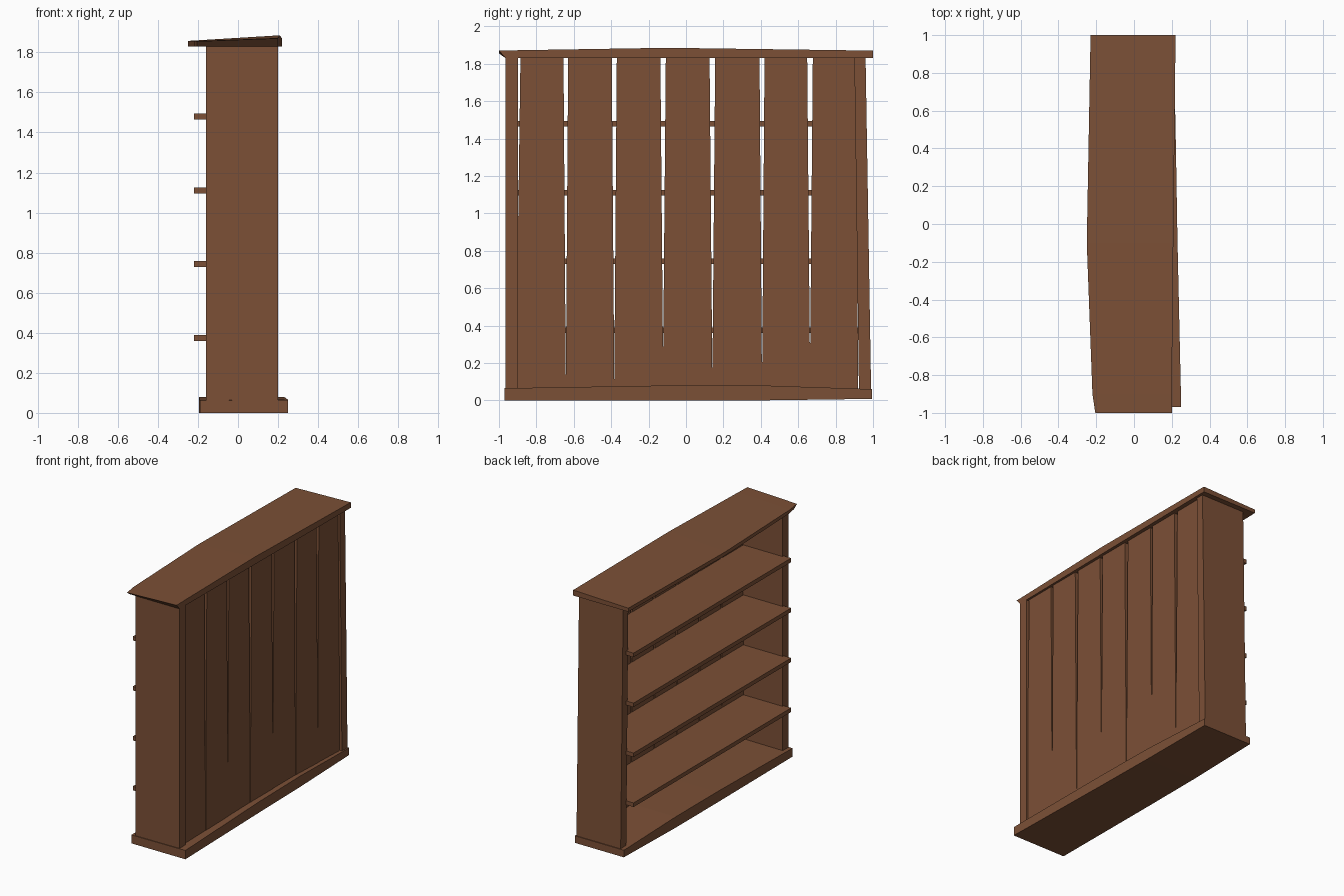
import bpy, bmesh

if "Cube" in bpy.data.objects:
    bpy.data.objects.remove(bpy.data.objects["Cube"])

wood = bpy.data.materials.new("brown_wood")
wood.diffuse_color = (0.2, 0.08, 0.037, 1.0)
wood.use_nodes = True
wood.node_tree.nodes["Principled BSDF"].inputs["Base Color"].default_value = wood.diffuse_color


def loft(name, rings):
    """Skin a row of four-cornered rings and cap both ends."""
    bm = bmesh.new()
    rows = [[bm.verts.new(p) for p in ring] for ring in rings]
    for a, b in zip(rows, rows[1:]):
        for i in range(4):
            j = (i + 1) % 4
            bm.faces.new((a[i], a[j], b[j], b[i]))
    bm.faces.new(rows[0])
    bm.faces.new(rows[-1])
    bmesh.ops.recalc_face_normals(bm, faces=bm.faces)
    mesh = bpy.data.meshes.new(name)
    bm.to_mesh(mesh)
    bm.free()
    mesh.materials.append(wood)
    obj = bpy.data.objects.new(name, mesh)
    bpy.context.collection.objects.link(obj)
    return obj


def board(name, x0, x1, z0, z1, low, high):
    """Upright board; low and high are its y ranges at the bottom and top."""
    return loft(name, [[(x0, y0, z), (x1, y0, z), (x1, y1, z), (x0, y1, z)]
                       for z, (y0, y1) in ((z0, low), (z1, high))])


def slab(name, sections):
    """Crooked slab along y: y bottom, y top, x0, x1, z bottom, z top at x0, z top at x1."""
    return loft(name, [[(x0, yb, zb), (x1, yb, zb), (x1, yt, zt1), (x0, yt, zt0)]
                       for yb, yt, x0, x1, zb, zt0, zt1 in sections])


# Crooked base and top
slab("base", [
    (-0.97, -0.97, -0.19, 0.25, 0.0, 0.062, 0.065),
    (-0.08, -0.08, -0.195, 0.23, 0.0, 0.08, 0.08),
    (0.4, 0.4, -0.195, 0.222, 0.0, 0.08, 0.08),
    (0.995, 0.995, -0.19, 0.21, 0.008, 0.06, 0.06)])
slab("top", [
    (-0.965, -1.0, -0.205, 0.2, 1.83, 1.855, 1.87),
    (-0.88, -0.9, -0.22, 0.2, 1.83, 1.856, 1.872),
    (-0.1, -0.1, -0.25, 0.208, 1.83, 1.857, 1.885),
    (1.0, 1.0, -0.23, 0.22, 1.83, 1.857, 1.87)])

# Side panels, the far one leaning in
board("side_panel_near", -0.16, 0.2, 0.03, 1.84, (-0.965, -0.897), (-0.965, -0.897))
board("side_panel_far", -0.16, 0.2, 0.03, 1.84, (0.925, 0.99), (0.90, 0.96))

# Shelves
for i in range(4):
    z = 0.36 + 0.368 * i
    board(f"shelf_{i + 1}", -0.22, 0.165, z, z + 0.03, (-0.91, 0.925), (-0.91, 0.925))

# Back planks, with gaps that taper shut: left edge, right edge, height where shut
Z0, Z1 = 0.05, 1.835
gaps = [(-0.655, -0.63, 0.08), (-0.397, -0.37, 0.10), (-0.137, -0.108, 0.19),
        (0.126, 0.156, 0.10), (0.393, 0.42, 0.05), (0.648, 0.678, 0.16)]
edges = [((-0.885, -0.91))]
for a, b, shut in gaps:
    spread = (b - a) / 2 * (Z1 - Z0) / (Z1 - shut)
    edges += [(a, a + spread), (b, b - spread)]
edges.append((0.91, 0.92))
for i in range(7):
    (t0, b0), (t1, b1) = edges[2 * i], edges[2 * i + 1]
    step = 0.002 * (i % 2)
    board(f"back_plank_{i + 1}", 0.16, 0.185 + step, Z0, Z1, (b0, b1), (t0, t1))
